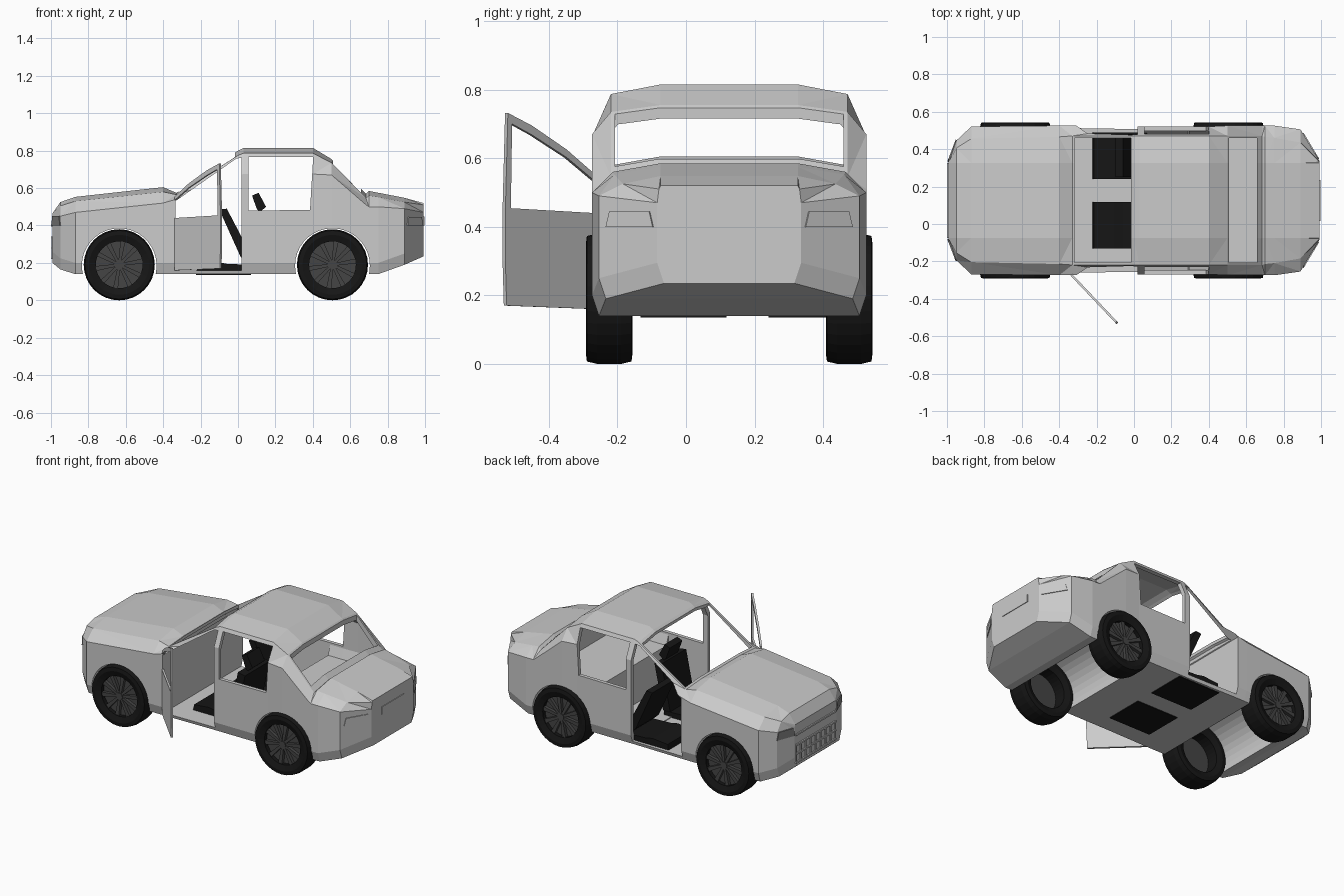
import bpy, bmesh, math
from mathutils import Matrix, Vector

if "Cube" in bpy.data.objects:
    bpy.data.objects.remove(bpy.data.objects["Cube"])

C = 0.126  # centre line of the car in y


def mat(name, v):
    m = bpy.data.materials.new(name)
    m.diffuse_color = (v, v, v, 1)
    m.use_nodes = True
    m.node_tree.nodes["Principled BSDF"].inputs["Base Color"].default_value = m.diffuse_color
    return m


BLACK, RIM, DARK = mat("black", 0.008), mat("rim_grey", 0.06), mat("dark_grey", 0.22)


def finish(name, bm, material=None):
    bmesh.ops.recalc_face_normals(bm, faces=bm.faces)
    me = bpy.data.meshes.new(name)
    bm.to_mesh(me)
    bm.free()
    ob = bpy.data.objects.new(name, me)
    bpy.context.collection.objects.link(ob)
    if material:
        me.materials.append(material)
    return ob


def skin(name, rings, material=None, closed=False):
    """Bridge equal rings; cap the ends unless closed."""
    bm = bmesh.new()
    rs = [[bm.verts.new(p) for p in r] for r in rings]
    n = len(rs[0])
    for a, b in list(zip(rs, rs[1:])) + ([(rs[-1], rs[0])] if closed else []):
        for i in range(n):
            j = (i + 1) % n
            bm.faces.new((a[i], a[j], b[j], b[i]))
    if not closed:
        bm.faces.new(rs[0])
        bm.faces.new(rs[-1])
        bmesh.ops.triangulate(bm, faces=bm.faces)
    return finish(name, bm, material)


def loft(name, stations):
    """Station: x, half width, bottom, shoulder z, edge half width, edge z, top z."""
    rings = []
    for x, w, zb, zs, w4, z4, zt in stations:
        half = [(w - .02, zb), (w, zb + .06), (w, zs), (w4, z4), (min(.2, w4 - .005), zt)]
        rings.append([(x, C + y, z) for y, z in half] +
                     [(x, C - y, z) for y, z in reversed(half)])
    return skin(name, rings)


def prism(name, pts, y0, y1, material=None):
    return skin(name, [[(x, y, z) for x, z in pts] for y in (y0, y1)], material)


def box(name, x0, x1, y0, y1, z0, z1, material=None):
    return prism(name, [(x0, z0), (x1, z0), (x1, z1), (x0, z1)], y0, y1, material)


def disc(x, z, r, n=32):
    return [(x + r * math.cos(2 * math.pi * i / n), z + r * math.sin(2 * math.pi * i / n))
            for i in range(n)]


def volume(me):
    bm = bmesh.new()
    bm.from_mesh(me)
    v = bm.calc_volume(signed=True)
    bm.free()
    return v


def cut(ob, cutter):
    """Boolean difference; try solvers until the volume is plausible."""
    before = ob.data.copy()
    v0 = volume(before)
    bpy.context.view_layer.objects.active = ob
    for solver in ('MANIFOLD', 'EXACT', 'FLOAT'):
        m = ob.modifiers.new("cut", 'BOOLEAN')
        m.operation, m.solver, m.object = 'DIFFERENCE', solver, cutter
        bpy.context.view_layer.update()
        try:
            bpy.ops.object.modifier_apply(modifier=m.name)
        except RuntimeError:
            ob.modifiers.clear()
        v = volume(ob.data)
        print(cutter.name, solver, v0, v)
        if .25 * v0 < v < .9999 * v0:
            break
        ob.data = before.copy()
    bpy.data.objects.remove(cutter)


# Body shell
body = loft("body", [
    (-.992, .21, .20, .43, .205, .455, .465),
    (-.95, .32, .165, .45, .28, .505, .525),
    (-.87, .395, .14, .47, .33, .53, .553),
    (-.40, .40, .14, .52, .34, .58, .605),
    (-.33, .40, .14, .54, .345, .565, .575),
    (0.0, .395, .14, .67, .345, .775, .80),
    (.03, .395, .14, .675, .345, .787, .815),
    (.40, .395, .14, .675, .345, .787, .815),
    (.50, .40, .14, .67, .345, .735, .755),
    (.685, .40, .14, .51, .345, .545, .57),
    (.70, .40, .14, .50, .34, .56, .585),
    (.75, .40, .14, .50, .335, .552, .575),
    (.89, .38, .19, .49, .31, .525, .548),
    (.992, .21, .235, .47, .205, .51, .52)])

# Window and door openings, hollow cabin, then wheel tunnels
cut(body, box("windshield_cutter", -.318, -.015, C - .333, C + .333, .50, 1))
cut(body, box("rear_window_cutter", .508, .657, C - .333, C + .333, .52, 1))
cut(body, loft("cabin_cutter", [
    (-.33, .375, .165, .52, .325, .545, .555),
    (0.0, .372, .165, .66, .325, .757, .782),
    (.03, .372, .165, .665, .325, .769, .797),
    (.29, .372, .165, .665, .325, .769, .797),
    (.295, .372, .41, .665, .325, .769, .797),
    (.39, .372, .41, .665, .325, .769, .797),
    (.49, .375, .41, .655, .325, .718, .735),
    (.66, .375, .41, .50, .325, .535, .55)]))
cut(body, prism("door_cutter", [(-.335, .16), (.02, .16), (.02, .763), (-.01, .757),
                                (-.335, .53)], -.6, .9))
cut(body, prism("side_window_cutter", [(.055, .48), (.385, .483), (.402, .765),
                                       (.055, .765)], -.6, .9))
for wx in (-.635, .505):
    cut(body, prism("arch_cutter", disc(wx, .185, .2, 36), -.6, .9))

# Wheels: lathed tyre, rim disc, hub and spokes
TYRE = [(.125, -.055), (.16, -.068), (.183, -.065), (.19, -.035), (.19, .035),
        (.183, .065), (.16, .068), (.125, .055)]
for wx in (-.635, .505):
    for s in (-1, 1):
        yc = C + s * .35
        rings = []
        for i in range(32):
            a = 2 * math.pi * i / 32
            rings.append([(wx + r * math.cos(a), yc + y, .19 + r * math.sin(a)) for r, y in TYRE])
        skin("tyre", rings, BLACK, closed=True)
        prism("rim", disc(wx, .19, .127), yc + s * .02, yc + s * .03, RIM)
        prism("hub", disc(wx, .19, .022, 12), yc + s * .025, yc + s * .055, RIM)
        for k in range(10):
            a = 2 * math.pi * k / 10 + .16
            d, n = Vector((math.cos(a), math.sin(a))), Vector((-math.sin(a), math.cos(a)))
            o = Vector((wx, .19))
            pts = [o + d * r + n * t for r, t in ((.015, -.007), (.127, -.013), (.127, .013), (.015, .007))]
            prism("spoke", [tuple(p) for p in pts], yc + s * .028, yc + s * .05, RIM)

# Open front door with its window frame, swung about the hinge
swing = Matrix.Translation((-.335, -.272, 0)) @ Matrix.Rotation(math.atan2(-.258, .245), 4, 'Z')
door = prism("open_door", [(0, .16), (.352, .17), (.357, .30), (.357, .455), (0, .44)], -.006, .006)
frame = prism("door_window_frame",
              [(0, .555), (.11, .625), (.25, .695), (.347, .732), (.357, .45), (.335, .45),
               (.33, .70), (.25, .668), (.11, .602), (0, .535)], -.006, .006)
for ob in (door, frame):
    ob.matrix_world = swing

# Front seats: driver's seat reclined with headrest, the other tipped forward
for y in (-.007, .365):
    prism("seat_cushion", [(-.225, .135), (.07, .135), (.07, .19), (-.06, .195), (-.11, .205),
                           (-.215, .195)], y - .125, y + .125, BLACK)
prism("seat_back", [(.03, .19), (.08, .19), (.14, .47), (.09, .48)], -.13, .115, BLACK)
prism("headrest", [(.075, .56), (.11, .575), (.15, .50), (.115, .47), (.10, .49)], -.07, .055, BLACK)
prism("tipped_seat_back", [(-.10, .485), (-.06, .49), (.05, .28), (.06, .19), (.015, .23)],
      .25, .48, BLACK)

# Grille: frame bars and uprights on the nose
for z in (.225, .28, .335, .40):
    box("grille_bar", -1.0, -.985, C - .2, C + .2, z - .005, z + .005)
for k in range(-4, 5):
    box("grille_upright", -.998, -.985, C + k * .049 - .004, C + k * .049 + .004, .225, .335)


def plate(name, x, y, z, w, h, ang, material=None):
    ob = prism(name, [(-w / 2, -h / 2), (w / 2, -h / 2), (w / 2 - .012, h / 2),
                      (-w / 2 + .012, h / 2)], -.004, .004, material)
    ob.matrix_world = Matrix.Translation((x, y, z)) @ Matrix.Rotation(ang, 4, 'Z')


# Lamps on the slanted corners and the number plate panel
for s in (-1, 1):
    plate("tail_light", .945, C + s * .29, .422, .16, .045, s * math.atan2(.17, -.102))
    plate("headlight", -.972, C + s * .265, .425, .125, .05, s * math.atan2(.11, .042), DARK)
box("plate_panel", .985, .996, C - .11, C + .11, .40, .447)
